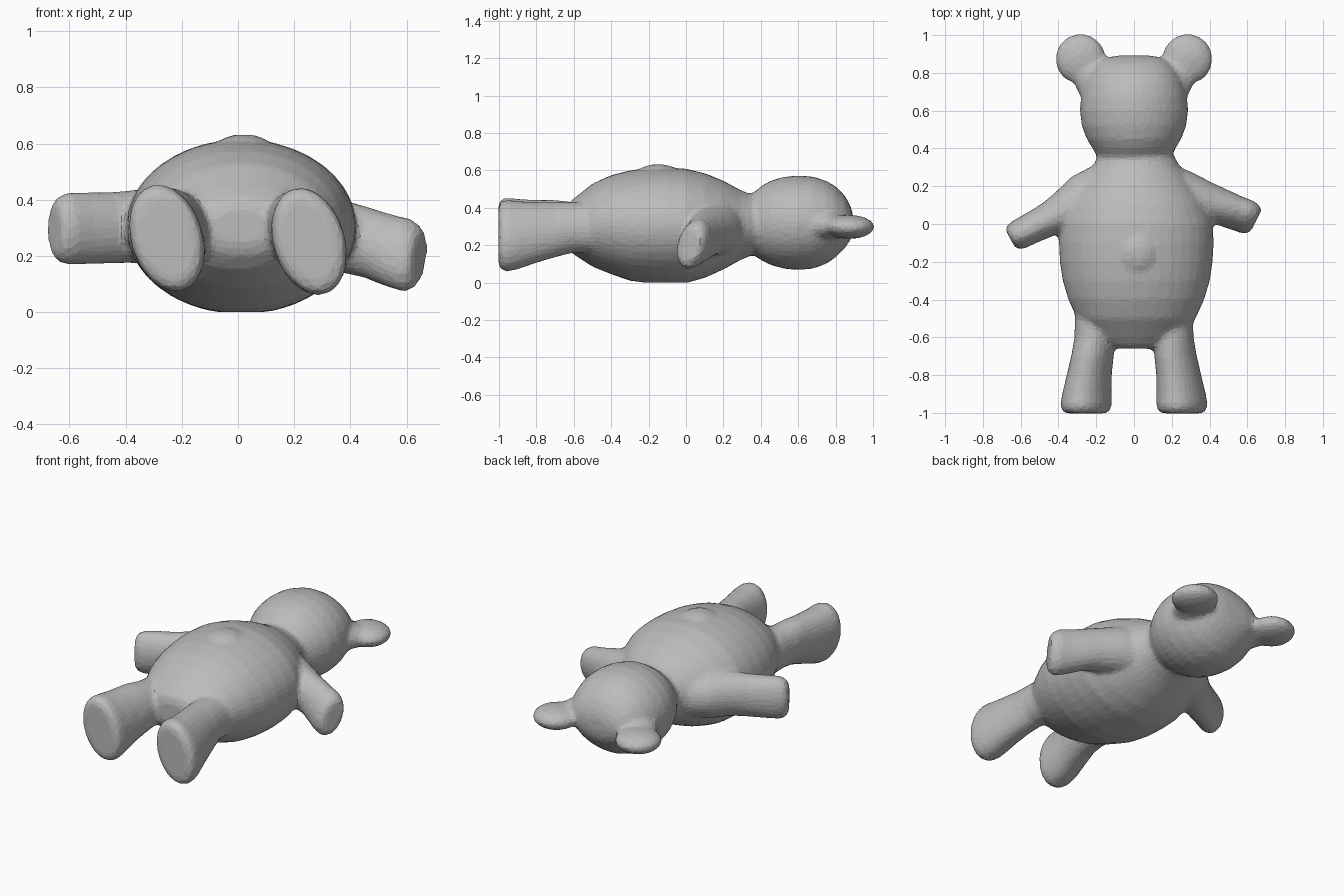
import bpy, bmesh, math
from mathutils import Vector

if "Cube" in bpy.data.objects:
    bpy.data.objects.remove(bpy.data.objects["Cube"])

SIDES = 40

grey = bpy.data.materials.new("plush grey")
grey.diffuse_color = (0.5, 0.5, 0.5, 1)
grey.use_nodes = True
grey.node_tree.nodes["Principled BSDF"].inputs["Base Color"].default_value = grey.diffuse_color

bm = bmesh.new()


def loft(rings, axis=None):
    """Closed tube; ring = (x, y, z, side radius, up radius, lean of the up axis)."""
    centres = [Vector(r[:3]) for r in rings]
    loops = []
    for i, (x, y, z, ra, rb, lean) in enumerate(rings):
        d = axis or centres[min(i + 1, len(rings) - 1)] - centres[max(i - 1, 0)]
        d = Vector((d[0], d[1], 0)).normalized()
        side = Vector((-d.y, d.x, 0))
        up = Vector((0, 0, 1))
        loop = []
        for k in range(SIDES):
            a = math.tau * k / SIDES
            s, u = ra * math.cos(a), rb * math.sin(a)
            loop.append(bm.verts.new(centres[i] + side * (s + lean * u) + up * u))
        loops.append(loop)
    for a, b in zip(loops, loops[1:]):
        for k in range(SIDES):
            n = (k + 1) % SIDES
            bm.faces.new((a[k], a[n], b[n], b[k]))
    bm.faces.new(loops[0][::-1])
    bm.faces.new(loops[-1])


def trunk(profile, cx):
    """Loft along y from (y, half width, bottom, top)."""
    loft([(cx, y, (b + t) / 2, w, (t - b) / 2, 0) for y, w, b, t in profile], (0, 1, 0))


# torso, running into the neck
trunk([(-.66, .10, .24, .37), (-.645, .17, .20, .41), (-.6, .235, .15, .45),
       (-.5, .315, .085, .53), (-.4, .36, .045, .575), (-.3, .39, .01, .60),
       (-.2, .405, -.005, .612), (-.1, .41, -.008, .615), (0, .405, -.003, .61),
       (.1, .37, .025, .585), (.2, .31, .07, .545), (.3, .235, .125, .49),
       (.36, .20, .15, .47), (.45, .18, .17, .46)], .012)

# head
trunk([(.30, .18, .18, .45), (.36, .195, .15, .48), (.4, .22, .12, .515),
       (.45, .25, .095, .545), (.52, .277, .075, .565), (.6, .287, .067, .573),
       (.68, .28, .075, .567), (.75, .26, .10, .545), (.8, .235, .135, .515),
       (.85, .195, .185, .465), (.88, .15, .23, .41), (.893, .08, .28, .36)], 0)

# legs, flaring to flat oval feet
for s, dx, dz in ((-1, -.012, .005), (1, .012, -.007)):
    tilt = -.17
    loft([(s * .19 + dx, -.40, .29, .11, .13, 0),
          (s * .195 + dx, -.6, .295, .108, .135, tilt / 2),
          (s * .208 + dx, -.7, .29 + dz, .11, .148, tilt),
          (s * .225 + dx, -.8, .275 + dz, .116, .163, tilt),
          (s * .238 + dx, -.9, .26 + dz, .127, .183, tilt),
          (s * .242 + dx, -.955, .258 + dz, .132, .193, tilt),
          (s * .242 + dx, -.985, .258 + dz, .126, .185, tilt),
          (s * .242 + dx, -1.003, .258 + dz, .108, .162, tilt)], (0, -1, 0))

# left arm
loft([(-.12, .18, .30, .16, .15, 0), (-.27, .12, .30, .145, .14, 0),
      (-.37, .065, .305, .11, .13, 0), (-.45, .025, .30, .09, .128, 0),
      (-.55, -.025, .298, .082, .13, 0), (-.61, -.057, .296, .08, .13, 0),
      (-.64, -.07, .295, .072, .115, 0), (-.655, -.078, .295, .055, .09, 0)])

# right arm, drooping
loft([(.12, .20, .30, .14, .15, 0), (.27, .15, .285, .13, .14, 0),
      (.37, .12, .27, .11, .13, 0), (.45, .095, .25, .098, .128, 0),
      (.55, .055, .215, .09, .13, .15), (.60, .037, .203, .088, .132, .2),
      (.632, .028, .20, .078, .115, .2), (.648, .02, .20, .06, .09, .2)])


def ball(centre, size):
    made = bmesh.ops.create_uvsphere(bm, u_segments=32, v_segments=20, radius=1)["verts"]
    for v in made:
        v.co = Vector([c + r * p for c, r, p in zip(centre, size, v.co)])


# ears: flat discs with a stem reaching into the head
for s in (-1, 1):
    ball((s * .283, .874, .298), (.134, .134, .064))
    loft([(s * .15, .68, .31, .12, .10, 0), (s * .21, .77, .305, .11, .075, 0),
          (s * .27, .85, .30, .09, .055, 0)])

# navel bump
ball((.02, -.15, .598), (.09, .10, .035))

mesh = bpy.data.meshes.new("bear")
bmesh.ops.recalc_face_normals(bm, faces=bm.faces[:])
bm.to_mesh(mesh)
bm.free()
bear = bpy.data.objects.new("bear", mesh)
bpy.context.collection.objects.link(bear)
mesh.materials.append(grey)

# fuse the parts into one skin, soften the joins, then facet
fuse = bear.modifiers.new("fuse", "REMESH")
fuse.mode = "VOXEL"
fuse.voxel_size = .015
soften = bear.modifiers.new("soften", "SMOOTH")
soften.factor = .5
soften.iterations = 8
facet = bear.modifiers.new("facet", "DECIMATE")
facet.ratio = .14

# rest the back flat on the ground
bpy.context.view_layer.objects.active = bear
bear.select_set(True)
for m in ("fuse", "soften", "facet"):
    bpy.ops.object.modifier_apply(modifier=m)
for v in bear.data.vertices:
    v.co.z = max(v.co.z, 0)
bpy.ops.object.shade_flat()
